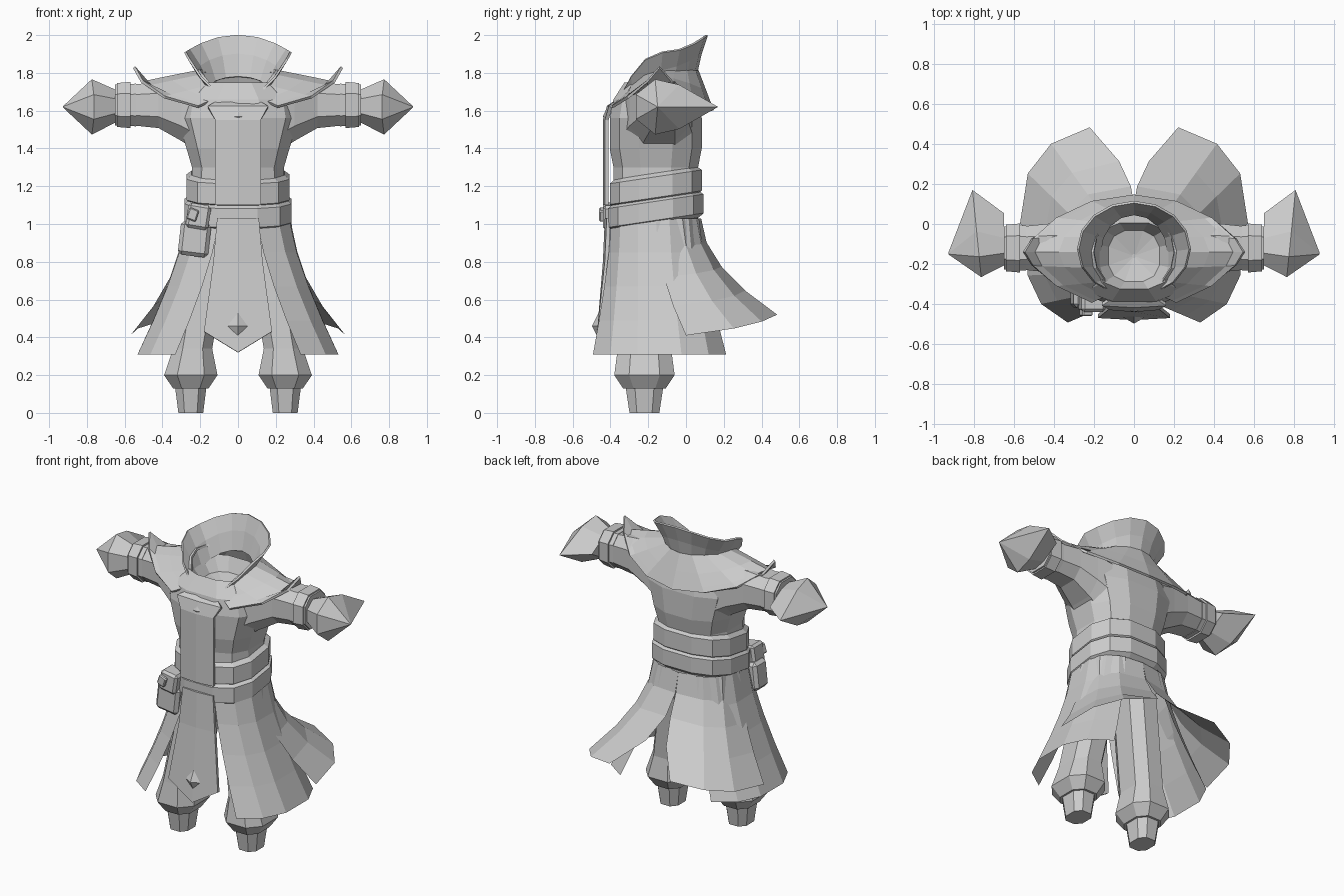
import bpy
from math import sin, cos, pi, copysign, radians

cube = bpy.data.objects.get("Cube")
if cube:
    bpy.data.objects.remove(cube)

grey = bpy.data.materials.new("plain grey")
grey.use_nodes = True
grey.diffuse_color = (0.6, 0.6, 0.6, 1)
shader = grey.node_tree.nodes["Principled BSDF"]
shader.inputs["Base Color"].default_value = grey.diffuse_color

BODY_Y = -0.16  # depth of the body's middle


def loft(name, rows, closed=True, mirror=False, thickness=0):
    """Skin rows of points; closed rows get end caps."""
    count = len(rows[0])
    verts = [point for row in rows for point in row]
    faces = []
    for r in range(len(rows) - 1):
        start, after = r * count, (r + 1) * count
        for i in range(count if closed else count - 1):
            j = (i + 1) % count
            faces.append((start + i, start + j, after + j, after + i))
    if closed:
        faces.append(tuple(reversed(range(count))))
        faces.append(tuple(range(len(verts) - count, len(verts))))
    mesh = bpy.data.meshes.new(name)
    mesh.from_pydata(verts, [], faces)
    mesh.materials.append(grey)
    obj = bpy.data.objects.new(name, mesh)
    bpy.context.collection.objects.link(obj)
    if mirror:
        obj.modifiers.new("mirror", "MIRROR")
    if thickness:
        solid = obj.modifiers.new("thickness", "SOLIDIFY")
        solid.thickness, solid.offset = thickness, 0
    return obj


def boxy(angle, rx, ry):
    """Point on a rounded box; angle zero faces the front."""
    s, c = sin(angle), cos(angle)
    soft = 0.77
    return rx * copysign(abs(s) ** soft, s), -ry * copysign(abs(c) ** soft, c)


def outline(rx, ry, count):
    return [boxy(2 * pi * (k + 0.5) / count, rx, ry) for k in range(count)]


def level(z, rx, ry, cx=0, cy=BODY_Y, count=12, tilt=0):
    """Horizontal section, optionally rising to the back."""
    return [(cx + x, cy + y, z + tilt * y) for x, y in outline(rx, ry, count)]


def across(x, cy, cz, radius):
    """Upright section of an arm."""
    return [(x, cy + y, cz + z) for y, z in outline(radius, radius, 8)]


def lerp(a, b, t):
    return tuple(p + (q - p) * t for p, q in zip(a, b))


# Body, with a sunken neck at the top
loft("torso", [level(*section) for section in (
    (1, 0.26, 0.23), (1.3, 0.25, 0.23), (1.4, 0.28, 0.25), (1.56, 0.33, 0.25),
    (1.66, 0.31, 0.23), (1.75, 0.2, 0.17), (1.66, 0.13, 0.13), (1.63, 0.01, 0.01))])


# Waist band and belt, both rising to the back
def band(name, bottom, top, rx, ry):
    edge, inset = 0.02, 0.9
    loft(name, [level(z, rx * k, ry * k, tilt=0.15) for z, k in (
        (bottom, inset), (bottom + edge, 1), (top - edge, 1), (top, inset))])


band("waist_band", 1.12, 1.27, 0.28, 0.25)
band("belt", 1, 1.14, 0.29, 0.26)

# Sleeves, thick at the shoulder, each with two cuffs
ARM_Y, ARM_Z = -0.12, 1.63
loft("sleeves", [across(0.2, -0.15, 1.56, 0.2), across(0.3, -0.14, 1.6, 0.17),
                 across(0.42, ARM_Y, ARM_Z, 0.13), across(0.6, ARM_Y, ARM_Z, 0.11)], mirror=True)
for name, start, end, radius in (("inner_cuffs", 0.54, 0.65, 0.12),
                                 ("outer_cuffs", 0.57, 0.64, 0.13)):
    loft(name, [across(start, ARM_Y, ARM_Z, radius),
                across(end, ARM_Y, ARM_Z, radius * 0.95)], mirror=True)

# Flared sleeve ends with a rear spike and a pointed tip
mouth = []
for k in range(7):
    a = 2 * pi * k / 7
    y = -0.13 + 0.15 * cos(a) if k else 0.17
    mouth.append((0.79 + y / 10, y, 1.62 + 0.15 * sin(a)))
wrist = [(0.65, lerp((ARM_Y,), (y,), 0.6)[0], lerp((ARM_Z,), (z,), 0.6)[0]) for x, y, z in mouth]
tip = [lerp(p, (0.93, -0.15, 1.62), 0.98) for p in mouth]
loft("sleeve_ends", [wrist, mouth, tip], mirror=True)

# Shoulder mantle and high collar, in columns from front to back
mantle, collar = [], []
for k in range(9):
    a = pi * k / 8
    s, c = sin(a), cos(a)
    front = max(c, 0) ** 2
    back = max(-c, 0) ** 2
    # mantle: dips at the front and back, with an upturned point at each shoulder
    neck = (0.2 * s, -0.14 - 0.2 * c, 1.81 - 0.15 * front)
    hem = (0.55 * s, -0.14 - 0.28 * c * abs(c) ** 0.5, 1.6 + 0.14 * s * s)
    point = 0.09 * s ** 12
    middle = lerp(neck, hem, 0.5)
    if k:
        mantle.append((neck, middle, lerp(neck, hem, 0.85),
                       (hem[0], hem[1], hem[2] + point)))
    # collar: open at the front, peaked at the back
    foot = (0.17 * s, -0.14 - 0.19 * c, 1.7 - 0.08 * c)
    lip = (0.28 * s, -0.125 - 0.235 * c, 1.65 + 0.26 * (s * s + back) + 0.09 * back)
    waist = lerp(foot, lip, 0.45)
    collar.append((foot, (waist[0], waist[1], lerp(foot, lip, 0.55)[2]), lip))
loft("shoulder_mantle", list(zip(*mantle)), closed=False, mirror=True, thickness=0.015)
loft("collar", list(zip(*collar)), closed=False, mirror=True, thickness=0.012)


def flare(name, head_arc, hem_arc, hem_size, hem_y, hem_z, columns, power):
    """Cloth that curves outward from the belt to a hem; arcs are in degrees."""
    steps = 4
    rows = []
    for r in range(steps + 1):
        t = r / steps
        row = []
        for k in range(columns):
            u = k / (columns - 1)
            head = boxy(radians(head_arc[0] + (head_arc[1] - head_arc[0]) * u), 0.28, 0.24)
            hem = boxy(radians(hem_arc[0] + (hem_arc[1] - hem_arc[0]) * u), *hem_size)
            # columns on the centre line stay together longer before they part
            hold = 2 if head[0] < 0.01 else 1
            out = t ** power
            x = head[0] + (hem[0] - head[0]) * out ** hold
            y = head[1] + BODY_Y + (hem[1] + hem_y - head[1] - BODY_Y) * out
            low = hem_z[0] + (hem_z[1] - hem_z[0]) * u
            row.append((x, y, 1.03 + (low - 1.03) * t))
        rows.append(row)
    loft(name, rows, closed=False, mirror=True)


# Side skirts and the swept back tails
flare("side_skirts", (15, 160), (32, 148), (0.54, 0.4), -0.14, (0.31, 0.31), 6, 1.35)
flare("back_tails", (90, 180), (90, 163), (0.57, 0.5), 0, (0.41, 0.52), 4, 1.9)


# Front cloth panels, each row a half width, depth, height and centre drop
def front_panel(name, rows):
    ridge = 0.01
    loft(name, [[(-w, y, z), (0, y - ridge, z - drop), (w, y, z)] for w, y, z, drop in rows],
         closed=False, thickness=0.02)


front_panel("chest_panel", [(0.08, -0.35, 1.66, 0.02), (0.16, -0.4, 1.62, 0),
                            (0.12, -0.42, 1.55, 0), (0.12, -0.42, 1.1, 0)])
front_panel("front_apron", [(0.11, -0.41, 1.03, 0), (0.13, -0.42, 0.8, 0),
                            (0.18, -0.46, 0.43, 0.11)])


# Faceted diamonds on the chest and apron
def gem(name, y, z, half_width, half_height):
    edge = [(half_width * cos(k * pi / 2), y, z + half_height * sin(k * pi / 2))
            for k in range(4)]
    peak = (0, y - half_height / 2, z)
    loft(name, [edge, [lerp(p, peak, 0.98) for p in edge]])


gem("apron_gem", -0.46, 0.46, 0.065, 0.075)
gem("chest_gem", -0.42, 1.57, 0.075, 0.04)


# Pouch hanging from the belt, with a flap and clasp
def block(name, x, z, width, height, front, depth):
    lean = 0.02
    corners = [(x + sx * width / 2 + sz * lean / 2, z + sz * height / 2 - sx * lean / 2)
               for sx, sz in ((-1, -1), (1, -1), (1, 1), (-1, 1))]
    obj = loft(name, [[(cx, y, cz) for cx, cz in corners] for y in (front + depth, front)])
    bevel = obj.modifiers.new("bevel", "BEVEL")
    bevel.width, bevel.segments = width / 8, 1


block("pouch", -0.23, 0.92, 0.16, 0.18, -0.42, 0.13)
block("pouch_flap", -0.21, 1.04, 0.12, 0.13, -0.44, 0.12)
block("pouch_clasp", -0.24, 1.05, 0.05, 0.06, -0.46, 0.04)

# Trouser legs flaring above the ankle, and shoes
LEG_Y = -0.22
loft("trouser_legs", [level(z, rx, ry, cx, cy, 8) for z, rx, ry, cx, cy in (
    (0.13, 0.1, 0.12, 0.25, LEG_Y), (0.2, 0.15, 0.17, 0.25, LEG_Y),
    (0.34, 0.11, 0.15, 0.24, LEG_Y), (1, 0.11, 0.15, 0.13, BODY_Y))], mirror=True)
loft("shoes", [level(z, r, r * 1.2, 0.25, LEG_Y, 8) for z, r in ((0, 0.07), (0.15, 0.09))],
     mirror=True)
